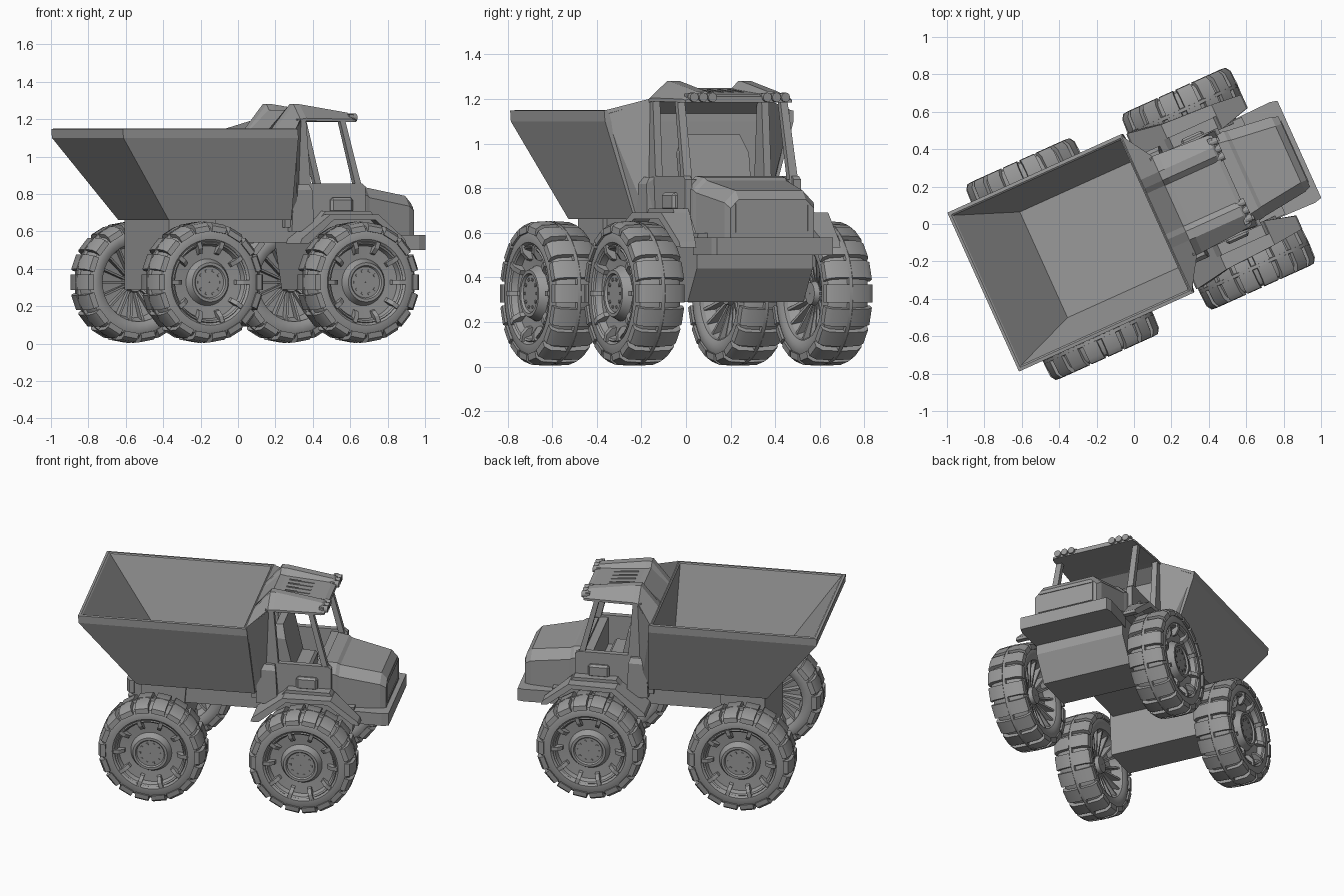
import bpy, bmesh, math
from mathutils import Matrix, Vector

if "Cube" in bpy.data.objects:
    bpy.data.objects.remove(bpy.data.objects["Cube"])

# whole truck is built along +x, then turned about z
TURN = Matrix.Rotation(math.radians(24.3), 4, 'Z')
GREY = bpy.data.materials.new("dark_grey")
GREY.diffuse_color = (.32, .32, .32, 1)
GREY.use_nodes = True
GREY.node_tree.nodes["Principled BSDF"].inputs["Base Color"].default_value = GREY.diffuse_color


def finish(name, bm, local=Matrix(), smooth=False):
    bmesh.ops.recalc_face_normals(bm, faces=bm.faces)
    me = bpy.data.meshes.new(name)
    bm.to_mesh(me)
    bm.free()
    me.materials.append(GREY)
    ob = bpy.data.objects.new(name, me)
    bpy.context.collection.objects.link(ob)
    ob.matrix_world = TURN @ local
    if smooth:
        bpy.ops.object.select_all(action='DESELECT')
        ob.select_set(True)
        bpy.context.view_layer.objects.active = ob
        bpy.ops.object.shade_smooth_by_angle(angle=math.radians(32))
    return ob


def loft(bm, rings, cap=True, close=False):
    vs = [[bm.verts.new(p) for p in r] for r in rings]
    n = len(vs[0])
    pairs = list(zip(vs, vs[1:])) + ([(vs[-1], vs[0])] if close else [])
    for a, b in pairs:
        for i in range(n):
            bm.faces.new((a[i], a[(i + 1) % n], b[(i + 1) % n], b[i]))
    if cap and not close:
        bm.faces.new(vs[0])
        bm.faces.new(vs[-1])


def lofted(name, rings, **k):
    bm = bmesh.new()
    loft(bm, rings, **k)
    return finish(name, bm)


def prism(name, prof, y0, y1):
    return lofted(name, [[(x, y, z) for x, z in prof] for y in (y0, y1)])


def box(name, x0, x1, y0, y1, z0, z1, bev=0.0):
    ob = prism(name, [(x0, z0), (x1, z0), (x1, z1), (x0, z1)], y0, y1)
    if bev:
        m = ob.modifiers.new("bevel", 'BEVEL')
        m.width, m.segments = bev, 1
    return ob


def hull(name, pts):
    bm = bmesh.new()
    for p in pts:
        bm.verts.new(p)
    bmesh.ops.convex_hull(bm, input=bm.verts)
    return finish(name, bm)


def rect(x0, x1, w, z):
    return [(x0, -w, z), (x1, -w, z), (x1, w, z), (x0, w, z)]


# dump bed: tapered open shell
lofted("dump_bed", [rect(-.53, .13, .31, .69), rect(-.862, .118, .44, 1.145), rect(-.87, .125, .448, 1.15),
                    rect(-.885, .14, .466, 1.148), rect(-.882, .145, .464, 1.10), rect(-.555, .165, .328, .662)])


# roof and headboard, raised on both sides of a shallow channel
def roof_ring(x, w, zb, zs, zt, zm):
    half = [(w, zb), (w, zs), (.2, zt), (.15, zt), (.12, zm)]
    return [(x, y, z) for y, z in half] + [(x, -y, z) for y, z in reversed(half)]


lofted("roof", [roof_ring(.13, .464, 1.13, 1.148, 1.15, 1.15), roof_ring(.235, .29, 1.185, 1.2, 1.28, 1.25),
                roof_ring(.27, .288, 1.19, 1.205, 1.28, 1.243), roof_ring(.55, .27, 1.185, 1.2, 1.235, 1.222),
                roof_ring(.575, .262, 1.185, 1.195, 1.215, 1.212)])
for i in range(4):
    y = -.075 + i * .05
    hull("roof_rib", [(x, y + d, z) for d in (-.006, .006)
                      for x, z in ((.3, 1.22), (.3, 1.245), (.45, 1.21), (.45, 1.233))])
box("cab_back_wall", .14, .19, -.3, .3, .62, .84)
box("cab_floor", .16, .62, -.27, .27, .6, .665)


# hood with chamfered shoulders
def hood_ring(x, w, z, c=.055):
    return [(x, w, .55), (x, w, z - c), (x, w - c, z), (x, -w + c, z), (x, -w, z - c), (x, -w, .55)]


lofted("hood", [hood_ring(.57, .265, .855), hood_ring(.64, .255, .848), hood_ring(.66, .25, .835),
                hood_ring(.905, .22, .79), hood_ring(.94, .205, .75, .04)])
for y0, y1, z0, z1 in ((-.18, .18, .725, .732), (-.18, .18, .602, .609),
                       (-.18, -.173, .602, .732), (.173, .18, .602, .732)):
    box("grille_frame", .93, .945, y0, y1, z0, z1)

# bumper, slightly narrower at the back
lofted("bumper", [[(.72, -.29, z), (.93, -.295, z), (.97, -.285, z), (.97, .285, z), (.93, .295, z), (.72, .29, z)]
                  for z in (.5, .58)])

# chassis boxes
prism("front_chassis", [(.345, .54), (.385, .29), (.65, .29), (.75, .44), (.76, .6), (.345, .6)], -.285, .285)
prism("rear_chassis", [(-.535, .67), (-.535, .29), (-.29, .29), (-.26, .67)], -.29, .29)
box("chassis_spine", -.3, .4, -.27, .27, .54, .668)

# seat and dashboard
box("seat_base", .3, .46, -.15, .15, .66, .76, .015)
hull("seat_back", [(x, s * w, z) for s in (-1, 1) for x, w, z in
                   ((.29, .16, .74), (.37, .16, .74), (.26, .165, .96), (.32, .165, .96),
                    (.255, .13, 1.04), (.30, .13, 1.04))])
box("dashboard", .52, .6, -.26, .26, .65, .84)

for s in (-1, 1):
    # side walls, pillars and window frame
    a, b = sorted((s * .25, s * .285))
    prism("door", [(.2, .6), (.62, .6), (.62, .84), (.6, .855), (.2, .855)], a, b)
    prism("rear_pillar", [(.19, .84), (.30, .84), (.27, 1.2), (.22, 1.2)], a, b)
    hull("front_pillar", [(x, s * y, z) for x, y, z in
                          ((.475, .27, 1.2), (.505, .27, 1.2), (.475, .235, 1.2), (.505, .235, 1.2),
                           (.565, .28, .84), (.60, .28, .84), (.565, .24, .84), (.60, .24, .84))])
    hull("corner_panel", [(x, s * y, z) for x, y, z in
                          ((.13, .46, 1.14), (.15, .325, .665), (.15, .29, .665), (.13, .43, 1.14),
                           (.22, .287, .665), (.24, .287, 1.195), (.22, .255, .665), (.24, .255, 1.195))])
    # cab side panel behind the door
    hull("side_panel", [(x, s * y, z) for x, y, z in
                        ((.17, .27, .6), (.17, .325, .6), (.30, .27, .6), (.30, .325, .6), (.18, .325, .82),
                         (.29, .325, .82), (.19, .27, .85), (.28, .305, .85), (.19, .305, .85), (.28, .27, .85))])
    a, b = sorted((s * .27, s * .308))
    box("door_step", .41, .54, a, b, .70, .78, .012)
    # trapezoid fender, narrowing towards the front
    prof = [(.16, .535), (.21, .535), (.37, .662), (.62, .662), (.77, .54), (.81, .535), (.80, .56),
            (.64, .69), (.35, .69), (.17, .56)]
    lofted("fender", [[(x, s * (.27 + .045 * (x > .7)), z) for x, z in prof],
                      [(x, s * (.455 - .03 * (x > .3) - .03 * max(0, x - .5) / .3), z) for x, z in prof]])
    a, b = sorted((s * .27, s * .345))
    prism("fender_shoulder", [(.24, .57), (.73, .57), (.62, .71), (.36, .71)], a, b)
    # roof lamps
    for y in (.135, .18, .225):
        bm = bmesh.new()
        bmesh.ops.create_cone(bm, cap_ends=True, segments=12, radius1=.021, radius2=.021, depth=.04,
                              matrix=Matrix.Translation((.57, s * y, 1.208)) @ Matrix.Rotation(math.pi / 2, 4, 'Y'))
        finish("roof_lamp", bm)
    a, b = sorted((s * .11, s * .25))
    box("lamp_bar", .54, .565, a, b, 1.19, 1.225)


# wheels: local axis z points outward
def lathe(bm, prof, seg=36):
    loft(bm, [[(r * math.cos(2 * math.pi * i / seg), r * math.sin(2 * math.pi * i / seg), t)
               for i in range(seg)] for r, t in prof], close=True)


def radial(bm, count, prof, hw):
    for i in range(count):
        m = Matrix.Rotation(2 * math.pi * i / count, 3, 'Z')
        loft(bm, [[m @ Vector((r, d, t)) for r, t in prof] for d in (-hw, hw)])


def wheel(name, x, s):
    loc = Matrix.Translation((x, s * .462 - .014, .328)) @ Matrix.Rotation(-s * math.pi / 2, 4, 'X')
    bm = bmesh.new()
    lathe(bm, [(.215, .095), (.23, .108), (.26, .108), (.285, .098), (.3, .075), (.306, .012), (.321, .009),
               (.321, -.009), (.306, -.012), (.3, -.075), (.285, -.098), (.26, -.108), (.23, -.106),
               (.21, -.095), (.205, 0)])
    for k in (1, -1):
        radial(bm, 18, [(.29, k * .005), (.322, k * .008), (.318, k * .085), (.3, k * .112),
                        (.27, k * .115), (.27, k * .1), (.285, k * .08)], .041)
    finish(name + "_tyre", bm, loc, True)
    bm = bmesh.new()
    lathe(bm, [(.22, .095), (.214, .106), (.205, .1), (.195, .072), (.125, .066), (.115, .085), (.105, .105),
               (.09, .105), (.083, .095), (.002, .095), (.002, -.06), (.05, -.06), (.06, -.01), (.19, -.03),
               (.215, -.09)])
    radial(bm, 10, [(.155, .06), (.225, .06), (.225, .115), (.19, .113), (.16, .09)], .012)
    radial(bm, 10, [(.058, .09), (.07, .09), (.07, .1), (.058, .1)], .006)
    radial(bm, 18, [(.05, -.005), (.21, -.02), (.21, -.08), (.05, -.035)], .006)
    finish(name + "_rim", bm, loc, True)


for nm, x in (("front", .49), ("rear", -.425)):
    for side, s in (("left", 1), ("right", -1)):
        wheel(nm + "_" + side, x, s)
